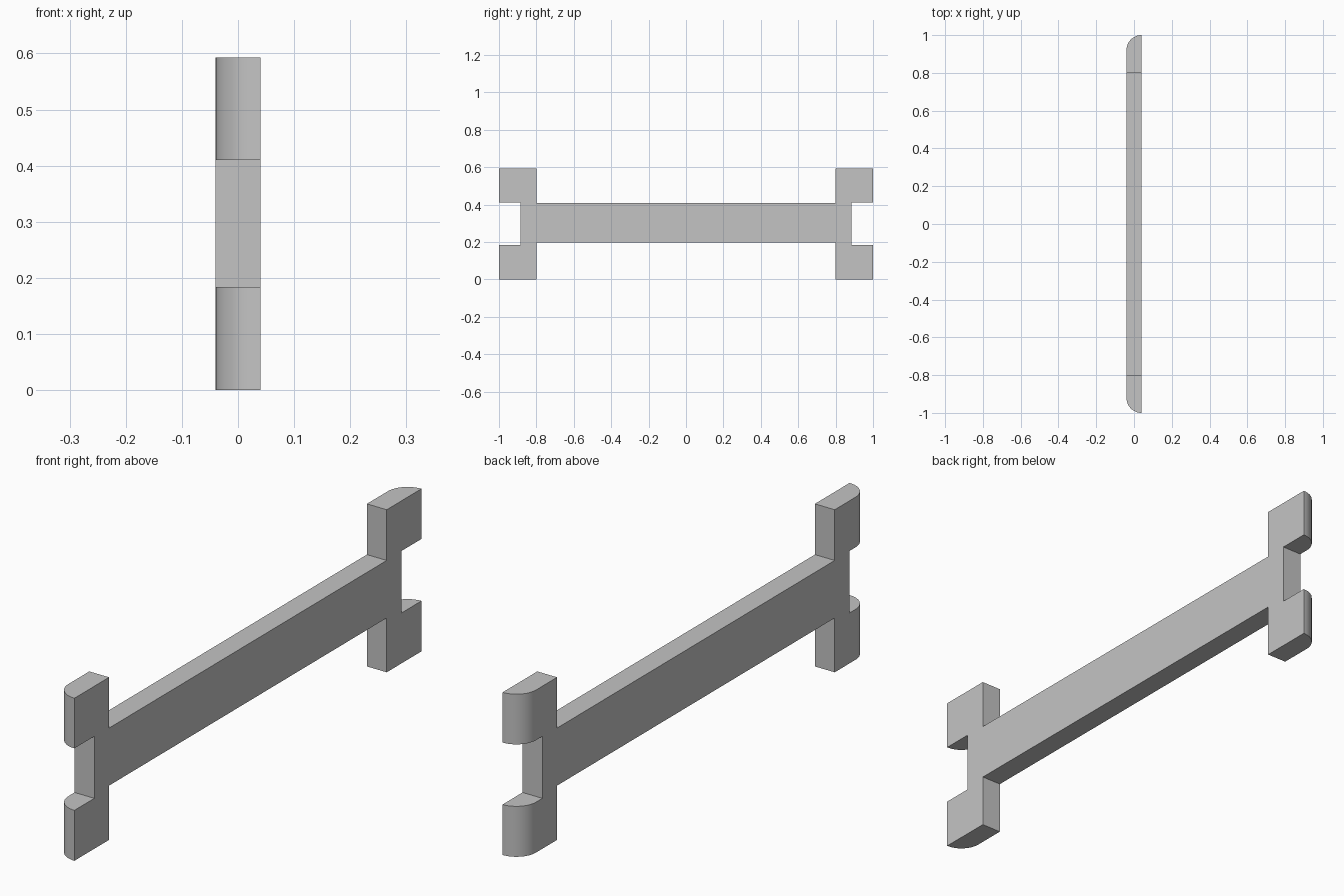
import bpy
import bmesh
import math

cube = bpy.data.objects.get("Cube")
if cube:
    bpy.data.objects.remove(cube, do_unlink=True)

HALF_X = 0.04                       # half thickness of the plate
END, INNER, NOTCH = 1.0, 0.8, 0.885  # distances along the bar
TOP, BEAM_TOP, BEAM_LOW = 0.593, 0.408, 0.198
NOTCH_TOP, NOTCH_LOW = 0.41, 0.184

# One end of the outline, then mirrored for the other end
half = [(INNER, BEAM_LOW), (INNER, 0), (END, 0), (END, NOTCH_LOW),
        (NOTCH, NOTCH_LOW), (NOTCH, NOTCH_TOP), (END, NOTCH_TOP),
        (END, TOP), (INNER, TOP), (INNER, BEAM_TOP)]
outline = half + [(-y, z) for y, z in reversed(half)]

# Extrude the outline through the thickness
bm = bmesh.new()
face = bm.faces.new([bm.verts.new((HALF_X, y, z)) for y, z in outline])
extruded = bmesh.ops.extrude_face_region(bm, geom=[face], use_keep_orig=True)
moved = [v for v in extruded["geom"] if isinstance(v, bmesh.types.BMVert)]
bmesh.ops.translate(bm, verts=moved, vec=(-2 * HALF_X, 0, 0))
bmesh.ops.recalc_face_normals(bm, faces=bm.faces[:])

# Round the outer edge of each end block on one side
corners = [e for e in bm.edges
           if all(v.co.x < 0 and abs(v.co.y) > 0.99 for v in e.verts)]
bmesh.ops.bevel(bm, geom=corners, offset=2 * HALF_X - 0.0002, segments=12,
                profile=0.5, affect='EDGES')
bmesh.ops.remove_doubles(bm, verts=bm.verts[:], dist=0.0005)
bmesh.ops.recalc_face_normals(bm, faces=bm.faces[:])

mesh = bpy.data.meshes.new("notched_bar")
bm.to_mesh(mesh)
bm.free()
bar = bpy.data.objects.new("notched_bar", mesh)
bpy.context.collection.objects.link(bar)

# Plain grey finish
grey = bpy.data.materials.new("light_grey")
grey.use_nodes = True
colour = (0.55, 0.55, 0.55, 1)
grey.diffuse_color = colour
grey.node_tree.nodes["Principled BSDF"].inputs["Base Color"].default_value = colour
mesh.materials.append(grey)

bpy.ops.object.select_all(action='DESELECT')
bar.select_set(True)
bpy.context.view_layer.objects.active = bar
bpy.ops.object.shade_smooth_by_angle(angle=math.radians(30))
